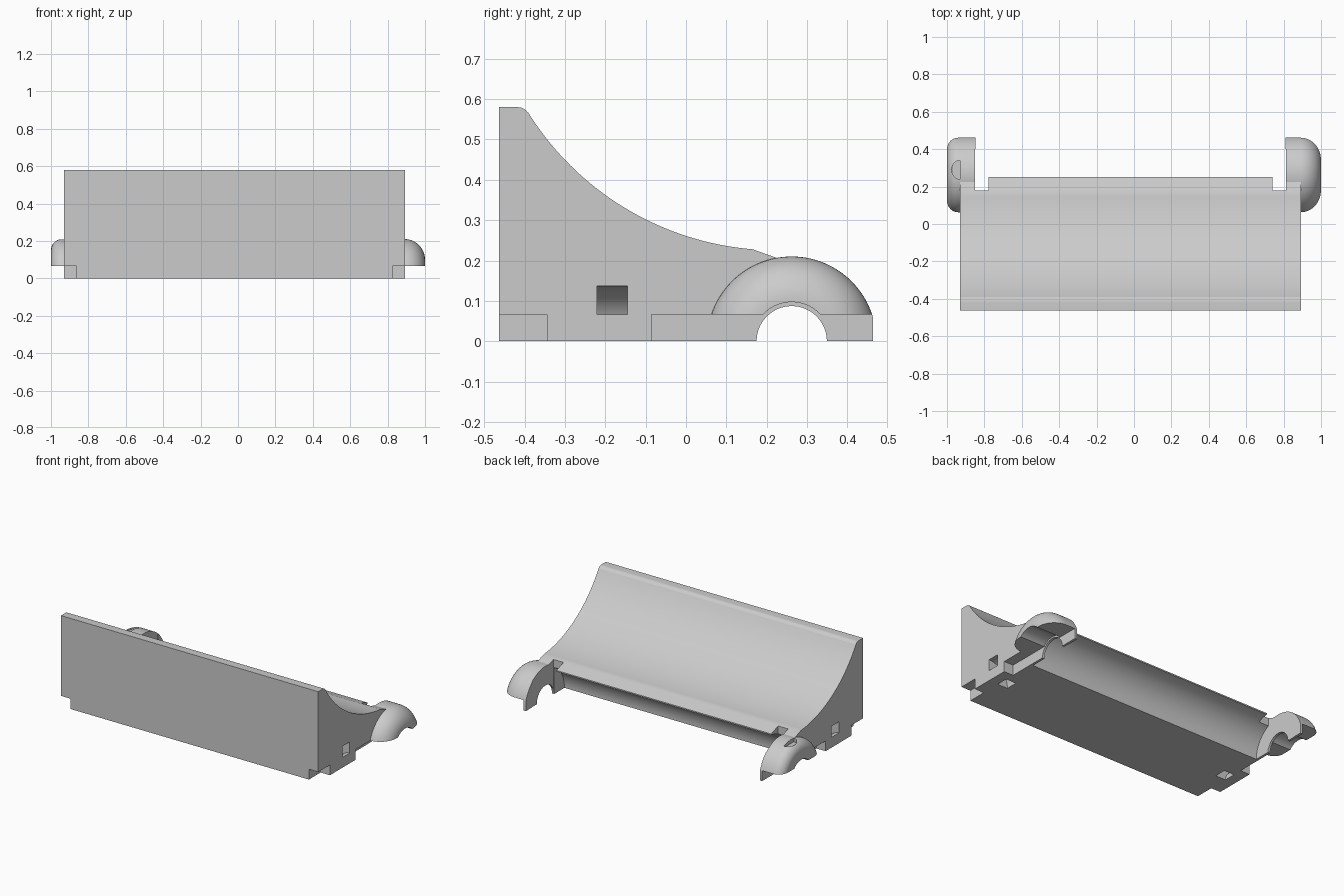
import bpy, bmesh, math

cube = bpy.data.objects.get("Cube")
if cube:
    bpy.data.objects.remove(cube, do_unlink=True)

grey = bpy.data.materials.new("plain_grey")
grey.use_nodes = True
colour = (0.6, 0.6, 0.6, 1)
grey.diffuse_color = colour
grey.node_tree.nodes["Principled BSDF"].inputs["Base Color"].default_value = colour

MID = -0.0185            # centre of the housing along its length
END, RECESS, INNER, LIP = 0.911, 0.845, 0.829, 0.76   # half lengths
AXLE_Y = 0.262
BACK = 0.463
GAP = 0.002              # keeps neighbouring cuts from sharing a plane


def loft(name, rings):
    """Closed solid through a row of matching rings, capped at both ends."""
    bm = bmesh.new()
    rows = [[bm.verts.new(p) for p in ring] for ring in rings]
    bm.faces.new(rows[0])
    bm.faces.new(rows[-1])
    for r, s in zip(rows, rows[1:]):
        for i in range(len(r)):
            bm.faces.new((r[i - 1], r[i], s[i], s[i - 1]))
    bmesh.ops.recalc_face_normals(bm, faces=bm.faces)
    mesh = bpy.data.meshes.new(name)
    bm.to_mesh(mesh)
    bm.free()
    mesh.materials.append(grey)
    ob = bpy.data.objects.new(name, mesh)
    bpy.context.collection.objects.link(ob)
    return ob


def prism(name, pts, a, b):
    """Extrude a (y, z) profile along x."""
    return loft(name, [[(x, y, z) for y, z in pts] for x in (a, b)])


def box(name, x, y, z):
    return prism(name, [(y[0], z[0]), (y[1], z[0]), (y[1], z[1]), (y[0], z[1])], *x)


def arc(cu, cv, r, a0, a1, n):
    angles = [math.radians(a0 + (a1 - a0) * i / n) for i in range(n + 1)]
    return [(cu + r * math.cos(a), cv + r * math.sin(a)) for a in angles]


def circle(r):
    return arc(AXLE_Y, 0, r, 1.5, 361.5, 96)[:-1]


def drum(name, a, b, r):
    return prism(name, circle(r), a, b)


def volume(mesh):
    """Enclosed volume, or None if the mesh is not closed."""
    bm = bmesh.new()
    bm.from_mesh(mesh)
    result = bm.calc_volume() if all(e.is_manifold for e in bm.edges) else None
    bm.free()
    return result


def combine(target, tool, operation="DIFFERENCE"):
    """Boolean that only accepts a closed and sensible result."""
    before = volume(target.data)
    for solver in ("MANIFOLD", "EXACT"):
        mod = target.modifiers.new("combine", "BOOLEAN")
        mod.object, mod.operation, mod.solver = tool, operation, solver
        graph = bpy.context.evaluated_depsgraph_get()
        mesh = bpy.data.meshes.new_from_object(target.evaluated_get(graph))
        target.modifiers.remove(mod)
        after = volume(mesh)
        if after and after != before and (after > before) == (operation == "UNION"):
            target.data = mesh
            break
    bpy.data.objects.remove(tool, do_unlink=True)


# Housing: upright front wall sweeping down in a concave curve to the lip
sweep = arc(0.224, 0.9505, 0.725, 212, 265.3, 40)
profile = [(-BACK, -0.02), (-BACK, 0.58)] + arc(-0.417, 0.55, 0.03, 90, 35, 6)
profile += sweep + [(0.3, 0.18), (0.3, -0.02)]
housing = prism("roller_housing", profile, MID - END, MID + END)

# Rounded end covers, the left one wider and rounder
for side, rounding in ((1, 0.11), (-1, 0.06)):
    outline = [(INNER - 0.02 + side * MID, 0.21)]
    outline += arc(1 - rounding, 0.21 - rounding, rounding, 90, 0, 14)
    rings = [[(side * x, y, z) for y, z in circle(r)] for x, r in outline]
    combine(housing, loft("end_cover", rings), "UNION")

# Roller cavity open to the back, flat back of the covers, axle hole
cavity = arc(AXLE_Y, 0, 0.19, 93.6, 220, 40) + [(0.6, -0.4), (0.6, 0.4), (0.25, 0.4)]
combine(housing, prism("cavity", cavity, MID - INNER, MID + INNER))
combine(housing, box("behind", (-1.2, 1.2), (BACK, 0.7), (-0.5, 0.5)))
combine(housing, drum("axle_hole", -1.3, 1.3, 0.087))

for s in (1, -1):
    # Slots either side of the lip
    slot = (MID + s * LIP, MID + s * (INNER + GAP))
    combine(housing, box("lip_slot", slot, (0.18, 0.4), (-0.3, 0.4)))
    # Recessed lower ends, leaving a full width tab between them
    for span in ((-0.6, -0.345), (-0.085, 0.6)):
        combine(housing, box("recess", (MID + s * RECESS, s * 1.2), span, (-0.3, 0.066)))
    # Wider outer axle opening
    combine(housing, drum("outer_opening", MID + s * (RECESS + GAP), s * 1.2, 0.097))
    # Curved tie channel from the end face down to the base
    ring = arc(0, 0, 0.137, -30, 100, 24) + arc(0, 0, 0.066, 100, -30, 24)
    channel = [[(MID + s * (END - u), y, v) for u, v in ring] for y in (-0.22, -0.145)]
    combine(housing, loft("tie_channel", channel))

# Small rounded pocket on top of the right cover
half_disc = arc(0, 0, 1, 90, 270, 24)
pocket = [[(MID - END - GAP + 0.043 * u, 0.29 + 0.05 * v, z) for u, v in half_disc]
          for z in (0.185, 0.3)]
combine(housing, loft("pocket", pocket))

# Flat base
combine(housing, box("below_ground", (-1.4, 1.4), (-0.8, 0.8), (-0.6, 0)))

# Smooth curves, crisp edges
bpy.ops.object.select_all(action="DESELECT")
housing.select_set(True)
bpy.context.view_layer.objects.active = housing
bpy.ops.object.shade_smooth_by_angle(angle=math.radians(25))
